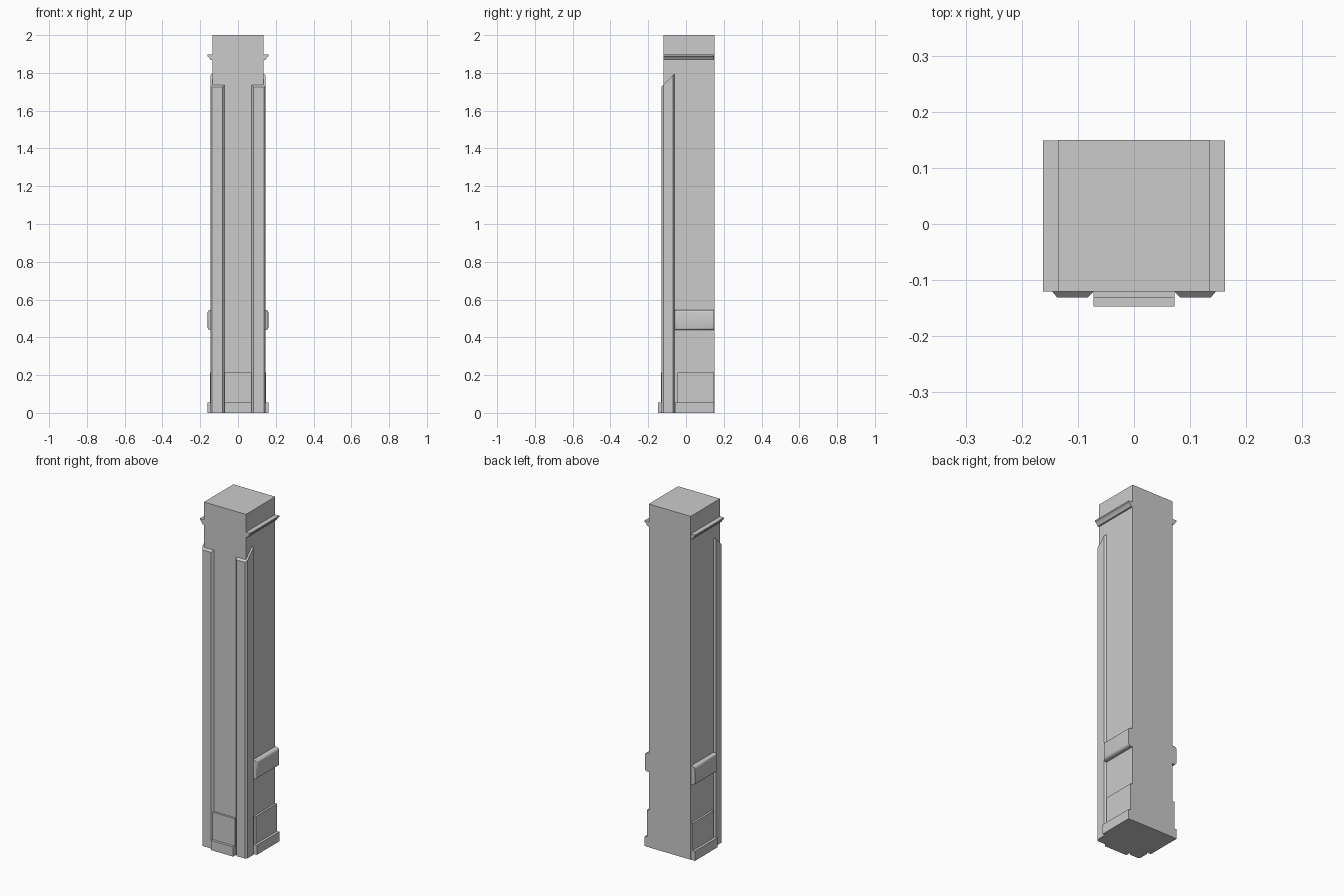
import bpy
import bmesh
import math
from mathutils import Vector

cube = bpy.data.objects.get("Cube")
if cube:
    bpy.data.objects.remove(cube, do_unlink=True)

stone = bpy.data.materials.new("grey_stone")
stone.use_nodes = True
GREY = (0.6, 0.6, 0.6, 1)
stone.diffuse_color = GREY
stone.node_tree.nodes["Principled BSDF"].inputs["Base Color"].default_value = GREY

HALF = 0.135      # half width of the shaft
FRONT = -0.12     # front face of the shaft
BACK = 0.15
TRIM_BACK = 0.149


def finish(name, bm, mirrored=False):
    bmesh.ops.recalc_face_normals(bm, faces=bm.faces)
    mesh = bpy.data.meshes.new(name)
    bm.to_mesh(mesh)
    bm.free()
    mesh.materials.append(stone)
    obj = bpy.data.objects.new(name, mesh)
    bpy.context.collection.objects.link(obj)
    if mirrored:
        obj.modifiers.new("both_sides", "MIRROR")
    return obj


def extruded(points, direction):
    """Solid made by pushing a closed outline along a direction."""
    bm = bmesh.new()
    face = bm.faces.new([bm.verts.new(p) for p in points])
    result = bmesh.ops.extrude_face_region(bm, geom=[face], use_keep_orig=True)
    moved = [v for v in result["geom"] if isinstance(v, bmesh.types.BMVert)]
    bmesh.ops.translate(bm, verts=moved, vec=Vector(direction))
    return bm


def box(name, x, y, z, mirrored=False):
    outline = [(x[0], y[0], z[0]), (x[1], y[0], z[0]),
               (x[1], y[1], z[0]), (x[0], y[1], z[0])]
    return finish(name, extruded(outline, (0, 0, z[1] - z[0])), mirrored)


# Shaft
box("shaft", (-HALF, HALF), (FRONT, BACK), (0, 2))

# Corner strips: chamfered plan wrapping the front corners, sloping top
plan = [(0.072, FRONT), (0.082, -0.131), (0.137, -0.131), (0.146, FRONT),
        (0.146, -0.068), (HALF, -0.06), (HALF, FRONT)]
bm = extruded([(x, y, 0) for x, y in plan], (0, 0, 1))
for v in bm.verts:
    if v.co.z > 0.5:
        v.co.z = 1.725 + (v.co.y + 0.131)
finish("corner_strip", bm, True)

# Base panels and plinths
box("front_panel", (-0.072, 0.072), (-0.132, FRONT), (0, 0.215))
box("front_plinth", (-0.072, 0.072), (-0.147, FRONT), (0, 0.056))
box("side_panel", (HALF, 0.147), (-0.045, TRIM_BACK), (0, 0.215), True)
box("side_plinth", (HALF, 0.162), (-0.058, TRIM_BACK), (0, 0.056), True)

# Side blocks with rounded outer edges
bm = extruded([(HALF, -0.06, 0.438), (0.161, -0.06, 0.438),
               (0.161, TRIM_BACK, 0.438), (HALF, TRIM_BACK, 0.438)], (0, 0, 0.108))
outer = [e for e in bm.edges
         if all(v.co.x > 0.15 for v in e.verts)
         and not all(v.co.y > 0 for v in e.verts)]
bmesh.ops.bevel(bm, geom=outer, offset=0.014, segments=3, profile=0.5, affect="EDGES")
block = finish("side_block", bm, True)

# Cornice moulding near the top of each side
cornice = [(HALF, 1.897), (0.162, 1.897), (0.162, 1.889),
           (0.154, 1.884), (0.149, 1.875), (0.144, 1.868), (HALF, 1.868)]
bm = extruded([(x, FRONT, z) for x, z in cornice], (0, TRIM_BACK - FRONT, 0))
moulding = finish("side_cornice", bm, True)

# Smooth the rounded parts, keeping hard edges
bpy.ops.object.select_all(action="DESELECT")
for obj in (block, moulding):
    obj.select_set(True)
bpy.context.view_layer.objects.active = block
bpy.ops.object.shade_smooth_by_angle(angle=math.radians(40))
